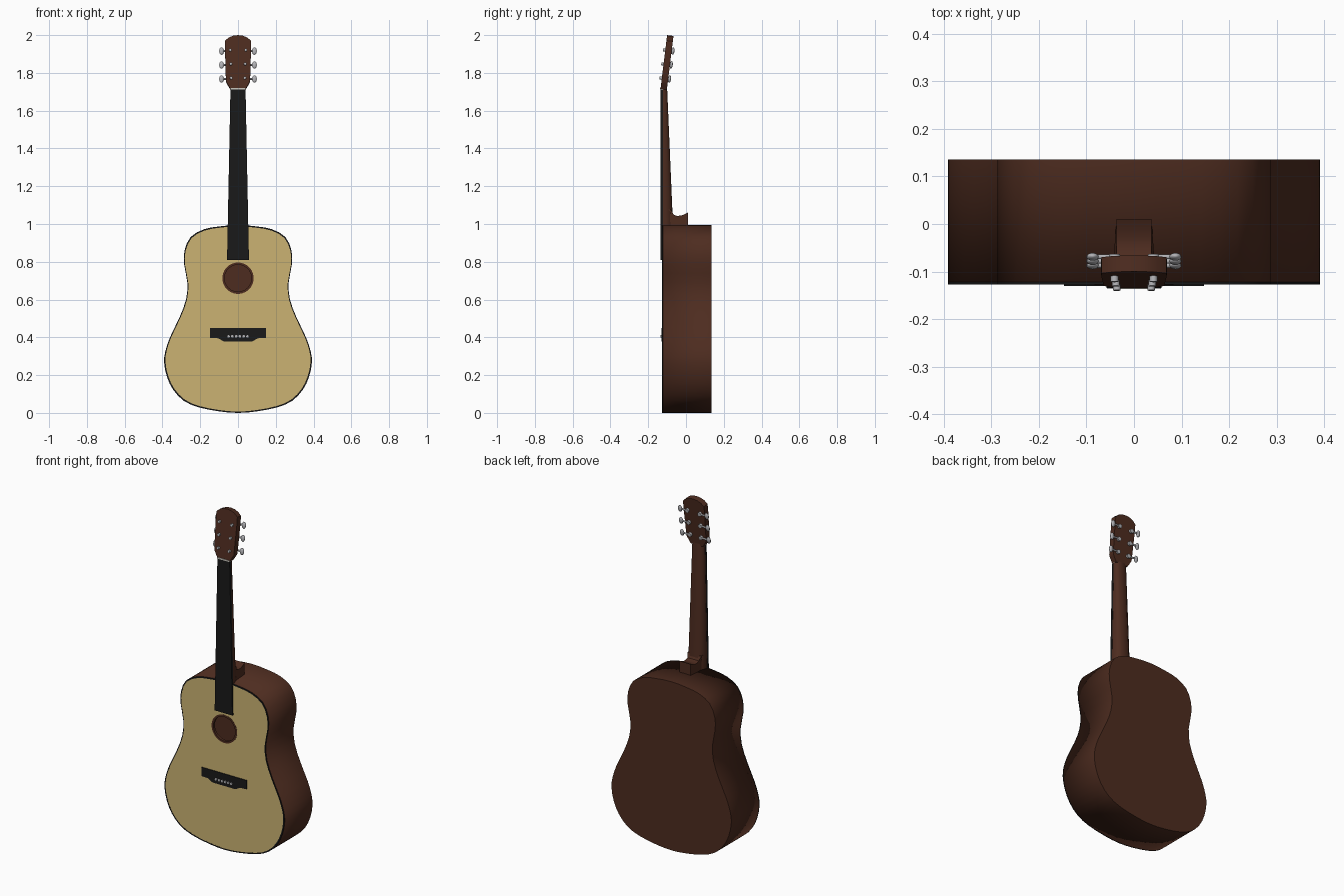
import bpy, bmesh, math
from mathutils import Matrix, Vector

if "Cube" in bpy.data.objects:
    bpy.data.objects.remove(bpy.data.objects["Cube"])


def material(name, rgb):
    m = bpy.data.materials.new(name)
    m.diffuse_color = (*rgb, 1)
    m.use_nodes = True
    m.node_tree.nodes["Principled BSDF"].inputs["Base Color"].default_value = m.diffuse_color
    return m


WOOD = material("brown_wood", (0.075, 0.025, 0.014))
TOP = material("pale_top", (0.60, 0.45, 0.17))
BLACK = material("black", (0.01, 0.01, 0.01))
METAL = material("metal", (0.45, 0.45, 0.47))
BONE = material("bone", (0.6, 0.58, 0.52))


def finish(name, bm, mat, matrix=None, angle=35):
    bmesh.ops.recalc_face_normals(bm, faces=bm.faces)
    me = bpy.data.meshes.new(name)
    bm.to_mesh(me)
    bm.free()
    me.materials.append(mat)
    ob = bpy.data.objects.new(name, me)
    bpy.context.collection.objects.link(ob)
    if matrix:
        ob.matrix_world = matrix
    bpy.ops.object.select_all(action='DESELECT')
    ob.select_set(True)
    bpy.context.view_layer.objects.active = ob
    bpy.ops.object.shade_smooth_by_angle(angle=math.radians(angle))
    return ob


def plate(name, outer, y0, y1, mat, inner=None, matrix=None):
    """Slab of an xz outline between y0 and y1, optionally with an opening."""
    bm = bmesh.new()
    edges = []
    for pts in [outer] + ([inner] if inner else []):
        vs = [bm.verts.new((x, y0, z)) for x, z in pts]
        if inner:
            edges += [bm.edges.new((vs[i - 1], vs[i])) for i in range(len(vs))]
        else:
            bm.faces.new(vs)
    if inner:
        bmesh.ops.triangle_fill(bm, edges=edges, use_beauty=True, normal=(0, -1, 0))
    geo = bmesh.ops.extrude_face_region(bm, geom=bm.faces[:], use_keep_orig=True)["geom"]
    bmesh.ops.translate(bm, vec=(0, y1 - y0, 0),
                        verts=[v for v in geo if isinstance(v, bmesh.types.BMVert)])
    return finish(name, bm, mat, matrix)


def mirrored(half):
    """Closed outline from right-hand points running top to bottom."""
    return half + [(-x, z) for x, z in reversed(half) if x > 1e-6]


def circle(r, z, n=40):
    return [(r * math.sin(2 * math.pi * i / n), z + r * math.cos(2 * math.pi * i / n))
            for i in range(n)]


def smooth(pts, steps=2):
    """Closed Catmull-Rom curve through the points."""
    out, n = [], len(pts)
    for i in range(n):
        a, b, c, d = (Vector(pts[(i + k) % n]) for k in (-1, 0, 1, 2))
        for s in range(steps):
            t = s / steps
            p = 0.5 * (2 * b + (c - a) * t + (2 * a - 5 * b + 4 * c - d) * t * t
                       + (3 * b - a - 3 * c + d) * t ** 3)
            out.append((p.x, p.y))
    return out


def rod(name, r, start, end, mat, matrix, n=12):
    a, b = Vector(start), Vector(end)
    bm = bmesh.new()
    bmesh.ops.create_cone(bm, cap_ends=True, segments=n, radius1=r, radius2=r, depth=(b - a).length)
    rot = (b - a).to_track_quat('Z', 'Y').to_matrix().to_4x4()
    bm.transform(Matrix.Translation((a + b) / 2) @ rot)
    return finish(name, bm, mat, matrix)


# Body outline
body = smooth(mirrored([
    (0, 0.995), (0.10, 0.987), (0.18, 0.972), (0.25, 0.932), (0.283, 0.86), (0.285, 0.785),
    (0.268, 0.69), (0.275, 0.60), (0.31, 0.505), (0.36, 0.40), (0.385, 0.325), (0.391, 0.265),
    (0.376, 0.19), (0.343, 0.122), (0.287, 0.064), (0.21, 0.03), (0.10, 0.008), (0, 0.0)]))
inset = [(x * 0.982, 0.5 + (z - 0.5) * 0.986) for x, z in body]

# Hollow sides and back
bm = bmesh.new()
front = [bm.verts.new((x, -0.122, z)) for x, z in body]
back = [bm.verts.new((x, 0.136, z)) for x, z in body]
for i in range(len(body)):
    bm.faces.new((front[i - 1], front[i], back[i], back[i - 1]))
bm.faces.new(back)
shell = finish("body_sides_and_back", bm, WOOD)
solid = shell.modifiers.new("thickness", 'SOLIDIFY')
solid.thickness, solid.offset = 0.012, -1

# Soundboard, edge binding and sound hole ring
HOLE_Z = 0.713
plate("soundboard", inset, -0.1268, -0.115, TOP, circle(0.08, HOLE_Z))
plate("edge_binding", body, -0.127, -0.122, BLACK, inset)
plate("sound_hole_ring", circle(0.083, HOLE_Z), -0.128, -0.114, WOOD, circle(0.071, HOLE_Z))

# Bridge with pins
plate("bridge", mirrored([(0.147, 0.449), (0.147, 0.397), (0.105, 0.395), (0.075, 0.378)]),
      -0.1305, -0.12, BLACK)
for i in range(6):
    x = (i - 2.5) * 0.02
    rod("bridge_pin", 0.007, (x, -0.12, 0.405), (x, -0.136, 0.405), METAL, None)

# Fretboard and nut
plate("fretboard", mirrored([(0.040, 1.712), (0.058, 0.81)]), -0.135, -0.122, BLACK)
plate("nut", mirrored([(0.040, 1.719), (0.040, 1.711)]), -0.137, -0.11, BONE)

# Neck, rounded off at the back
bm = bmesh.new()
rings = []
for z, hw, yb in [(1.722, 0.039, -0.100), (1.045, 0.052, -0.071), (0.98, 0.053, -0.068)]:
    yf = -0.123
    d = yb - yf
    half = [(1, 0), (1, 0.3), (0.85, 0.72), (0.5, 1)]
    sec = half + [(-x, y) for x, y in reversed(half)]
    rings.append([bm.verts.new((x * hw, yf + y * d, z)) for x, y in sec])
for a, b in zip(rings, rings[1:]):
    for i in range(len(a)):
        bm.faces.new((a[i - 1], a[i], b[i], b[i - 1]))
bm.faces.new(rings[0])
bm.faces.new(rings[-1])
finish("neck", bm, WOOD)

# Heel: side profile given a width
bm = bmesh.new()
prof = [(-0.122, 0.98), (-0.122, 1.08), (-0.078, 1.075), (-0.066, 1.050), (-0.050, 1.043),
        (-0.030, 1.044), (-0.010, 1.050), (0.010, 1.060), (0.010, 0.98)]
sides = [[bm.verts.new((s * (0.037 if y > -0.07 else 0.046), y, z)) for y, z in prof]
         for s in (-1, 1)]
for i in range(len(prof)):
    bm.faces.new((sides[0][i - 1], sides[0][i], sides[1][i], sides[1][i - 1]))
for s in sides:
    bm.faces.new(s)
finish("heel", bm, WOOD)

# Headstock, tilted backwards
TILT = (Matrix.Translation((0, -0.135, 1.715))
        @ Matrix.Rotation(-math.atan(0.123), 4, 'X'))
plate("headstock", mirrored([
    (0, 0.287), (0.025, 0.284), (0.048, 0.275), (0.068, 0.258), (0.069, 0.22), (0.064, 0.042),
    (0.058, 0.03), (0.040, 0.0)]), 0, 0.034, WOOD, matrix=TILT)

# Tuning machines
for side in (-1, 1):
    for z, x in [(0.058, 0.036), (0.133, 0.038), (0.207, 0.041)]:
        rod("tuner_post", 0.008, (side * x, -0.012, z), (side * x, 0.036, z), METAL, TILT)
        rod("tuner_housing", 0.012, (side * x, 0.033, z), (side * x, 0.046, z), METAL, TILT)
        rod("tuner_shaft", 0.005, (side * x, 0.041, z), (side * 0.083, 0.041, z), METAL, TILT)
        bm = bmesh.new()
        bmesh.ops.create_uvsphere(bm, u_segments=14, v_segments=8, radius=1)
        bm.transform(Matrix.Translation((side * 0.087, 0.041, z))
                     @ Matrix.Diagonal((0.013, 0.008, 0.02, 1)))
        finish("tuner_knob", bm, METAL, TILT, 60)
